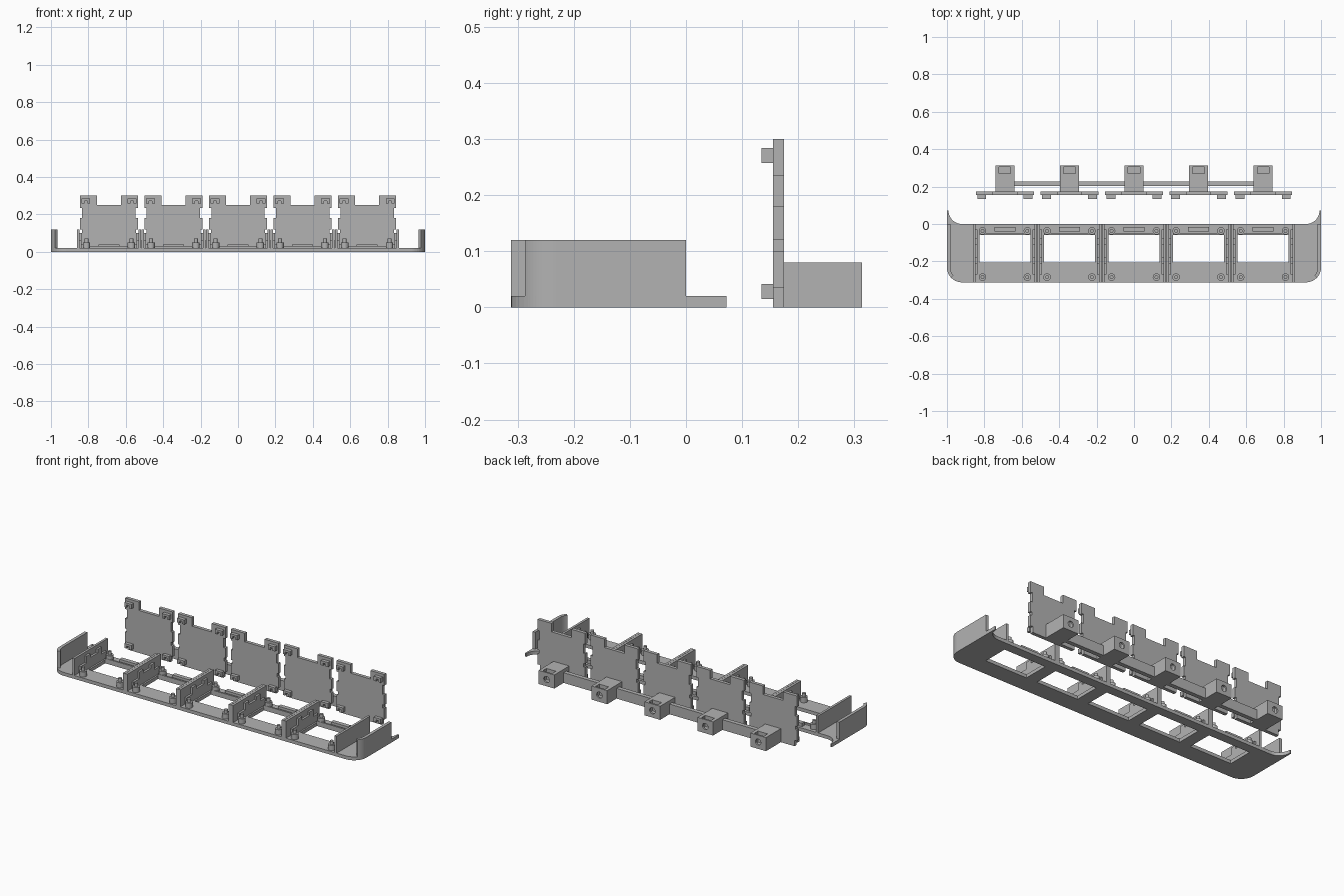
import bpy, bmesh, math
from mathutils import Matrix

cube = bpy.data.objects.get("Cube")
if cube:
    bpy.data.objects.remove(cube, do_unlink=True)

grey = bpy.data.materials.new("neutral grey")
grey.use_nodes = True
grey.diffuse_color = (0.45, 0.45, 0.45, 1)
grey.node_tree.nodes["Principled BSDF"].inputs["Base Color"].default_value = (0.45, 0.45, 0.45, 1)


def add_object(name, data):
    obj = bpy.data.objects.new(name, data)
    bpy.context.scene.collection.objects.link(obj)
    data.materials.append(grey)
    return obj


def finish(name, bm):
    bmesh.ops.recalc_face_normals(bm, faces=bm.faces)
    mesh = bpy.data.meshes.new(name)
    bm.to_mesh(mesh)
    bm.free()
    return add_object(name, mesh)


def box(name, x, y, z):
    """Box from (min, max) pairs along each axis."""
    bm = bmesh.new()
    bmesh.ops.create_cube(bm, size=1)
    for v in bm.verts:
        for i, (lo, hi) in enumerate((x, y, z)):
            v.co[i] = lo if v.co[i] < 0 else hi
    return finish(name, bm)


def cylinder(name, radius, centre, depth, along_y=False):
    bm = bmesh.new()
    turn = Matrix.Rotation(math.pi / 2, 4, "X") if along_y else Matrix()
    bmesh.ops.create_cone(bm, cap_ends=True, segments=24, radius1=radius, radius2=radius,
                          depth=depth, matrix=Matrix.Translation(centre) @ turn)
    return finish(name, bm)


def prism(name, points, direction):
    """Extrude a closed outline of 3D points along a direction."""
    bm = bmesh.new()
    face = bm.faces.new([bm.verts.new(p) for p in points])
    out = bmesh.ops.extrude_face_region(bm, geom=[face])
    bmesh.ops.translate(bm, vec=direction,
                        verts=[g for g in out["geom"] if isinstance(g, bmesh.types.BMVert)])
    return finish(name, bm)


def cut(target, cutter):
    mod = target.modifiers.new("cut", "BOOLEAN")
    mod.operation = "DIFFERENCE"
    mod.solver = "EXACT"
    mod.object = cutter
    cutter.hide_render = True
    cutter.hide_viewport = True
    bpy.context.view_layer.update()
    mesh = bpy.data.meshes.new_from_object(
        target.evaluated_get(bpy.context.evaluated_depsgraph_get()))
    target.modifiers.clear()
    target.data = mesh
    bpy.data.objects.remove(cutter, do_unlink=True)


def arc(cx, cy, r, start, end, steps=10):
    return [(cx + r * math.cos(math.radians(start + (end - start) * i / steps)),
             cy + r * math.sin(math.radians(start + (end - start) * i / steps)))
            for i in range(steps + 1)]


FRONT, FLOOR, WALL, PITCH = -0.312, 0.02, 0.12, 0.345
centres = [PITCH * i for i in range(-2, 3)]

# Tray floor: rounded front corners, swept rear horns, five windows
half = arc(0.92, FRONT + 0.08, 0.08, -90, 0) + arc(0.92, 0.072, 0.072, 0, -90)
half = [(min(x, 1.0), y) for x, y in half]
half.insert(11, (1.0, 0.072))
outline = half + [(-x, y) for x, y in reversed(half)]
floor = prism("tray_floor", [(x, y, 0) for x, y in outline], (0, 0, FLOOR))
for c in centres:
    cut(floor, box("window_cutter", (c - 0.137, c + 0.137), (-0.207, -0.056), (-0.1, 0.1)))

# Curved end walls wrapping part of the front corners
for side, label in ((1, "left"), (-1, "right")):
    outer = arc(0.92, FRONT + 0.08, 0.08, -43, 0) + [(1.0, 0.0)]
    inner = [(0.982, 0.0)] + arc(0.92, FRONT + 0.08, 0.062, 0, -43)
    prism(label + "_end_wall", [(side * x, y, 0.001) for x, y in outer + inner],
          (0, 0, WALL - 0.001))

for c in centres:
    # Side partitions with stepped inner ribs
    for s in (-1, 1):
        def span(a, b):
            return tuple(sorted((c + s * a, c + s * b)))
        box("partition", span(0.158, 0.172), (FRONT, 0), (0.01, WALL))
        steps = [(-0.27, 0.01), (-0.27, 0.06), (-0.215, 0.06), (-0.215, 0.1), (-0.18, 0.1),
                 (-0.18, 0.08), (-0.11, 0.08), (-0.11, 0.1), (-0.075, 0.1), (-0.075, 0.06),
                 (-0.03, 0.06), (-0.03, 0.01)]
        prism("partition_rib", [(c + s * 0.146, y, z) for y, z in steps], (s * 0.013, 0, 0))
        # Standoffs with locating pins
        for y in (-0.037, -0.284):
            x = c + s * 0.12
            cylinder("standoff", 0.02, (x, y, 0.03), 0.04)
            cylinder("standoff_pin", 0.01, (x, y, 0.05), 0.04)
    # Rear ledge tab and window lip
    box("rear_tab", (c - 0.056, c + 0.056), (-0.04, -0.015), (0.01, 0.04))
    box("window_lip", (c - 0.137, c + 0.137), (-0.058, -0.048), (0.01, 0.03))

    # Upright panel with top and side notches
    right = [(0.14, 0), (0.14, 0.035), (0.155, 0.035), (0.155, 0.1), (0.145, 0.1),
             (0.145, 0.12), (0.155, 0.12), (0.155, 0.18), (0.143, 0.18), (0.143, 0.235),
             (0.155, 0.235), (0.155, 0.3), (0.065, 0.3), (0.065, 0.25)]
    shape = right + [(-x, z) for x, z in reversed(right)]
    prism("upright_panel", [(c + x, 0.155, z) for x, z in shape], (0, 0.02, 0))

    # Four split pegs on each panel's front
    for s in (-1, 1):
        for z in (0.015, 0.257):
            x = c + s * 0.123
            peg = box("panel_peg", (x - 0.023, x + 0.023), (0.135, 0.157), (z, z + 0.027))
            cut(peg, box("peg_cutter", (x - 0.009, x + 0.009), (0.12, 0.15), (z - 0.01, z + 0.015)))

    # Rear mounting block with bolt hole and nut slot
    block = box("mounting_block", (c - 0.051, c + 0.051), (0.174, 0.314), (0, 0.08))
    cut(block, cylinder("bolt_cutter", 0.018, (c, 0.28, 0.04), 0.14, True))
    cut(block, box("nut_cutter", (c - 0.031, c + 0.031), (0.27, 0.304), (0.015, 0.1)))

# Bars joining the mounting blocks
for a, b in zip(centres, centres[1:]):
    box("connecting_bar", (a + 0.05, b - 0.05), (0.202, 0.227), (0, 0.06))
